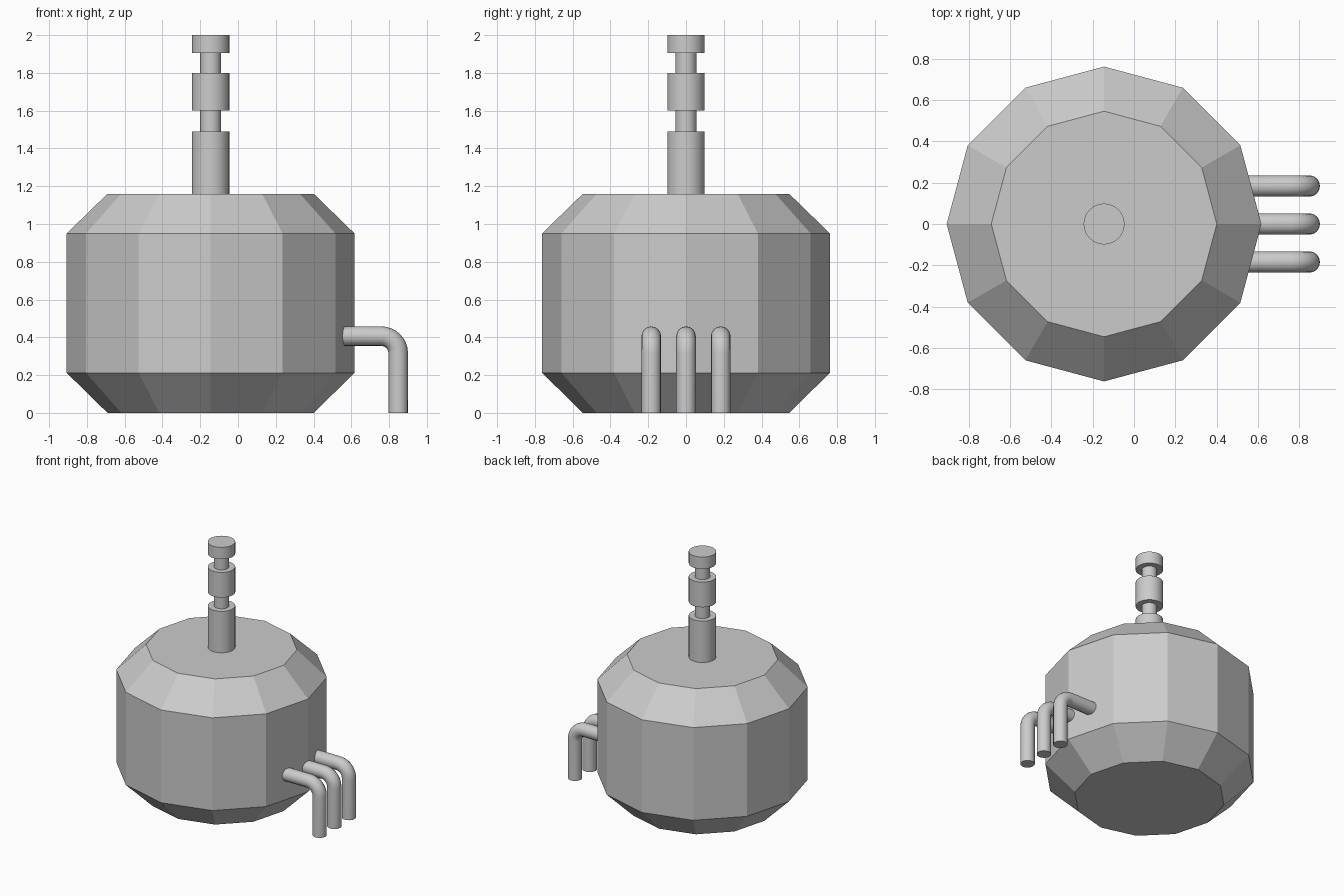
import bpy, bmesh
from math import sin, cos, pi, radians

if "Cube" in bpy.data.objects:
    bpy.data.objects.remove(bpy.data.objects["Cube"])

CX = -0.145  # axis of the tank and stem


def lathe(name, profile, sides, smooth):
    """Closed solid of revolution from (radius, z) points."""
    bm = bmesh.new()
    rings = [[bm.verts.new((CX + r * cos(2 * pi * i / sides), r * sin(2 * pi * i / sides), z))
              for i in range(sides)] for r, z in profile]
    for a, b in zip(rings, rings[1:]):
        for i in range(sides):
            j = (i + 1) % sides
            bm.faces.new((a[i], a[j], b[j], b[i]))
    bm.faces.new(rings[0][::-1])
    bm.faces.new(rings[-1])
    mesh = bpy.data.meshes.new(name)
    bm.to_mesh(mesh)
    bm.free()
    obj = bpy.data.objects.new(name, mesh)
    bpy.context.collection.objects.link(obj)
    if smooth:
        smooth_sides(obj)
    return obj


def select_only(obj):
    bpy.ops.object.select_all(action='DESELECT')
    obj.select_set(True)
    bpy.context.view_layer.objects.active = obj


def smooth_sides(obj):
    select_only(obj)
    bpy.ops.object.shade_smooth_by_angle(angle=radians(35))


def pipe(name, y, radius=0.052, bend=0.09, x_end=0.848, z_top=0.406):
    """Outlet pipe: level out of the tank, then bent down to the floor."""
    pts = [(0.53, y, z_top)]
    for k in range(9):
        a = pi / 2 * (1 - k / 8)
        pts.append((x_end - bend + bend * cos(a), y, z_top - bend + bend * sin(a)))
    pts.append((x_end, y, 0))
    curve = bpy.data.curves.new(name, 'CURVE')
    curve.dimensions = '3D'
    curve.bevel_depth = radius
    curve.bevel_resolution = 6
    curve.use_fill_caps = True
    spline = curve.splines.new('POLY')
    spline.points.add(len(pts) - 1)
    for p, co in zip(spline.points, pts):
        p.co = (*co, 1)
    obj = bpy.data.objects.new(name, curve)
    bpy.context.collection.objects.link(obj)
    select_only(obj)
    bpy.ops.object.convert(target='MESH')
    smooth_sides(bpy.context.object)


# Faceted tank with chamfered top and bottom
lathe("tank_body", [(0.546, 0), (0.762, 0.212), (0.762, 0.95), (0.546, 1.16)], 12, False)

# Stepped stem on top
R, N = 0.099, 0.055
lathe("top_stem", [(R, 1.15), (R, 1.49), (N, 1.49), (N, 1.60), (R, 1.60),
                   (R, 1.80), (N, 1.80), (N, 1.905), (R, 1.905), (R, 2.0)], 32, True)

# Three outlet pipes on the right side
for i, y in enumerate((-0.184, 0, 0.184)):
    pipe(f"outlet_pipe_{i + 1}", y)
